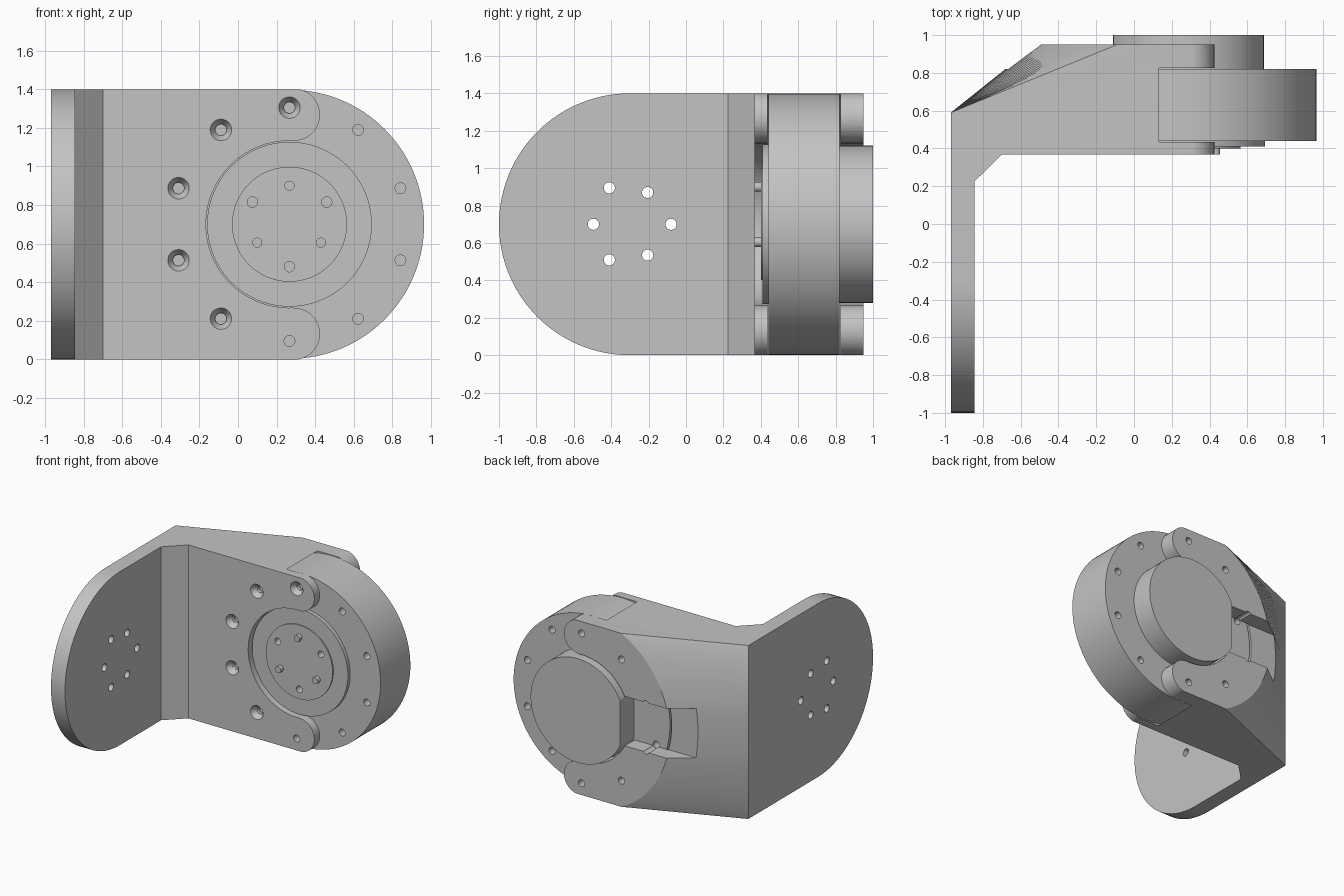
import bpy, bmesh, math
from mathutils import Matrix, Vector

if "Cube" in bpy.data.objects:
    bpy.data.objects.remove(bpy.data.objects["Cube"])

CX, CZ = 0.267, 0.70          # motor axis (runs along y)
grey = bpy.data.materials.new("light_grey")
grey.diffuse_color = (0.55, 0.55, 0.55, 1)
grey.use_nodes = True
grey.node_tree.nodes["Principled BSDF"].inputs["Base Color"].default_value = grey.diffuse_color


def finish(bm, name):
    bmesh.ops.recalc_face_normals(bm, faces=bm.faces)
    me = bpy.data.meshes.new(name)
    bm.to_mesh(me)
    bm.free()
    me.materials.append(grey)
    ob = bpy.data.objects.new(name, me)
    bpy.context.collection.objects.link(ob)
    return ob


def cylinders(name, centres, r, y0, y1, segs=96, r_back=None, axis="Y"):
    """Discs along y at (x, z) centres, or along x at (y, z) centres."""
    bm = bmesh.new()
    mid = (y0 + y1) / 2
    for a, z in centres:
        if axis == "Y":
            m = Matrix.Translation((a, mid, z)) @ Matrix.Rotation(math.pi / 2, 4, "X")
        else:
            m = Matrix.Translation((mid, a, z)) @ Matrix.Rotation(math.pi / 2, 4, "Y")
        bmesh.ops.create_cone(bm, cap_ends=True, segments=segs, radius1=r_back or r,
                              radius2=r, depth=y1 - y0, matrix=m)
    return finish(bm, name)


def prism(name, pts, y0, y1):
    """Extrude an (x, z) outline along y."""
    bm = bmesh.new()
    f = bm.faces.new([bm.verts.new((x, y0, z)) for x, z in pts])
    new = bmesh.ops.extrude_face_region(bm, geom=[f])["geom"]
    bmesh.ops.translate(bm, vec=(0, y1 - y0, 0),
                        verts=[v for v in new if isinstance(v, bmesh.types.BMVert)])
    return finish(bm, name)


def arc(cx, cz, r, a0, a1, n):
    return [(cx + r * math.cos(math.radians(a0 + (a1 - a0) * i / n)),
             cz + r * math.sin(math.radians(a0 + (a1 - a0) * i / n))) for i in range(n + 1)]


def cut(ob, *cutters):
    bpy.context.view_layer.objects.active = ob
    for c in cutters:
        m = ob.modifiers.new("cut", "BOOLEAN")
        m.operation, m.solver, m.object = "DIFFERENCE", "EXACT", c
        bpy.ops.object.modifier_apply(modifier=m.name)


# Bracket: stacked xy outlines, rounded plate end and ruled back corner in one loft
def outline(z):
    h = max(0.0, 1 - ((z - CZ) / 0.7) ** 2)
    end = -0.3 - 0.7 * math.sqrt(h)
    back = CX - math.sqrt(0.785 ** 2 - (z - CZ) ** 2)
    return [(-0.97, end), (-0.845, end), (-0.845, 0.225), (-0.70, 0.367),
            (0.43, 0.367), (0.43, 0.95), (back, 0.95), (-0.97, 0.59)]


bm = bmesh.new()
N = 48
rings = []
for i in range(N + 1):
    z = CZ - 0.7 * math.cos(math.pi * i / N)
    rings.append([bm.verts.new((x, y, z)) for x, y in outline(z)])
for a, b in zip(rings, rings[1:]):
    for k in range(8):
        j = (k + 1) % 8
        bm.faces.new((a[k], a[j], b[j], b[k]))
bm.faces.new(rings[0])
bm.faces.new(rings[-1])
bracket = finish(bm, "angle_bracket")

# Cutters: fork opening, motor pocket, cable slot, bolt holes
upper = arc(0.29, 1.268, 0.135, 90, -90, 20)
lower = [(x, 2 * CZ - z) for x, z in reversed(upper)]
fork = prism("fork_cutter", [(1, 1.6), (0.29, 1.6)] + upper + arc(CX, CZ, 0.433, 88, 272, 60)
             + lower + [(0.29, -0.2), (1, -0.2)], 0.2, 1.2)
pocket = cylinders("pocket_cutter", [(CX, CZ)], 0.713, 0.435, 0.825)
slot = prism("slot_cutter", [(-1.2, 0.5), (0, 0.5), (0, 0.9), (-1.2, 0.9)], 0.82, 1.2)
bolts = arc(CX, CZ, 0.605, 90, 414, 9)
front_holes = cylinders("front_hole_cutter", bolts, 0.028, 0.2, 0.52, 20)
back_holes = cylinders("back_hole_cutter", bolts, 0.028, 0.74, 1.2, 20)
sinks = cylinders("countersink_cutter", bolts[:5], 0.057, 0.365, 0.41, 28, r_back=0.03)
plate_holes = cylinders("plate_hole_cutter",
                        [(-0.41, 0.895), (-0.205, 0.87), (-0.08, 0.70),
                         (-0.205, 0.535), (-0.41, 0.51), (-0.495, 0.70)],
                        0.03, -1.2, -0.8, 24, axis="X")
cut(bracket, fork, pocket, slot, front_holes, back_holes, sinks, plate_holes)

# Motor: housing, front flange, output disc
housing = cylinders("motor_housing", [(CX, CZ)], 0.698, 0.44, 0.82, 128)
flange = cylinders("front_flange", [(CX, CZ)], 0.427, 0.41, 0.44)
rotor = cylinders("output_disc", [(CX, CZ)], 0.298, 0.40, 0.44)
pins = [(CX, 0.90), (0.43, 0.605), (0.10, 0.605)]
sockets = [(0.46, 0.815), (0.075, 0.815), (CX, 0.48)]
rotor_holes = cylinders("output_hole_cutter", sockets, 0.027, 0.3, 0.5, 20)
cut(housing, front_holes, back_holes, rotor_holes)
cut(flange, rotor_holes)
cut(rotor, rotor_holes)
pegs = cylinders("output_pins", pins, 0.026, 0.367, 0.42, 20)

# Rear cover with a flat side facing the cable slot
ring = arc(CX, CZ, 0.42, 0, 356.25, 95)
cover = prism("rear_cover", [(max(x, -0.11), z) for x, z in ring], 0.82, 1.0)

for c in (fork, pocket, slot, front_holes, back_holes, sinks, plate_holes, rotor_holes):
    bpy.data.objects.remove(c)

for ob in (bracket, housing, flange, rotor, pegs, cover):
    bpy.ops.object.select_all(action="DESELECT")
    ob.select_set(True)
    bpy.context.view_layer.objects.active = ob
    bpy.ops.object.shade_smooth_by_angle(angle=math.radians(25))
